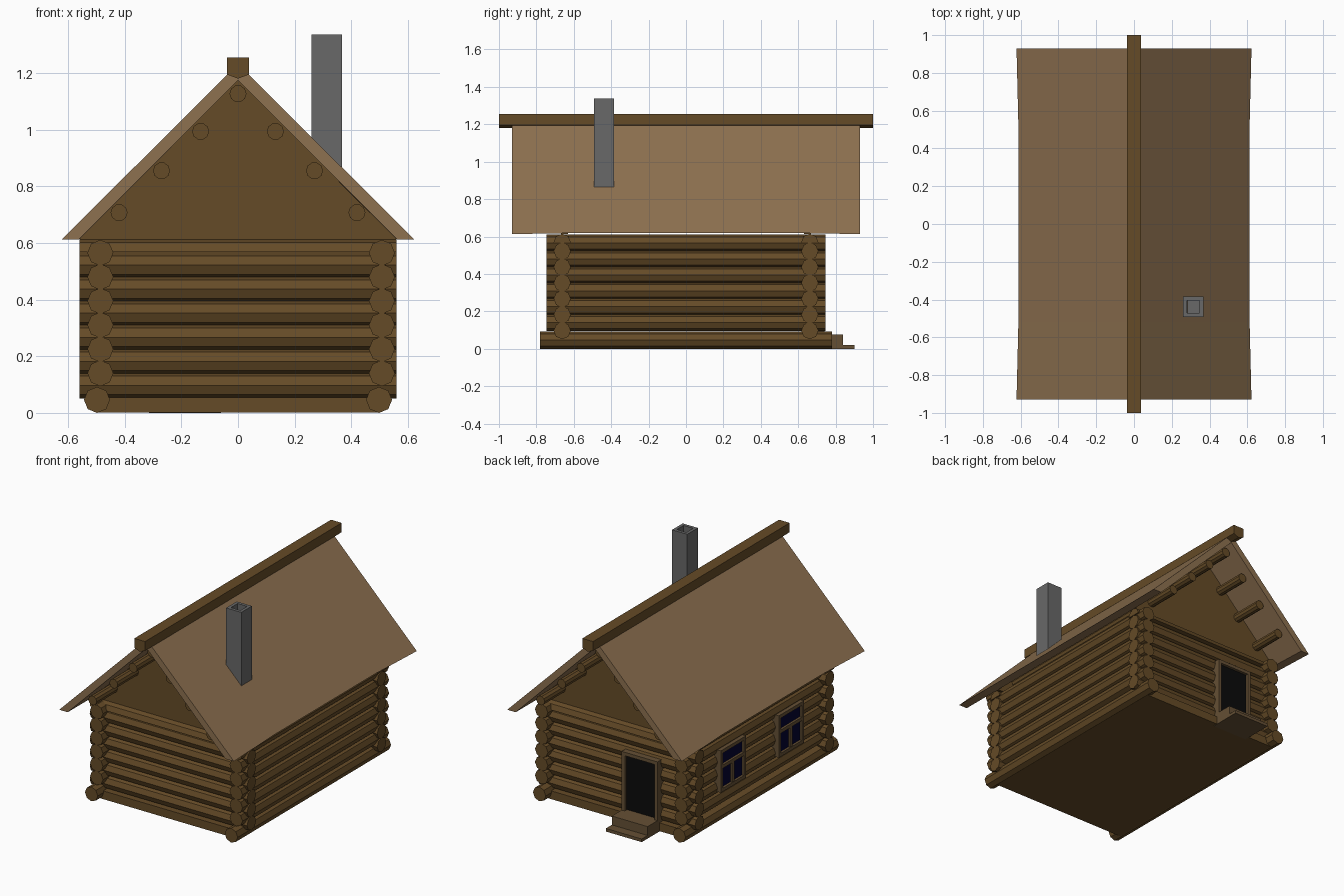
import bpy, bmesh, math

if "Cube" in bpy.data.objects:
    bpy.data.objects.remove(bpy.data.objects["Cube"])


def material(name, rgb):
    m = bpy.data.materials.new(name)
    m.diffuse_color = (*rgb, 1)
    m.use_nodes = True
    m.node_tree.nodes["Principled BSDF"].inputs["Base Color"].default_value = m.diffuse_color
    return m


WOOD = material("log_wood", (0.13, 0.07, 0.02))
PLANK = material("roof_planks", (0.27, 0.165, 0.08))
TRIM = material("trim_wood", (0.13, 0.08, 0.035))
STONE = material("chimney_grey", (0.14, 0.14, 0.14))
DARK = material("door_dark", (0.003, 0.003, 0.003))
GLASS = material("window_blue", (0.001, 0.001, 0.03))


def loft(name, rings, mat):
    """Skin a list of equal-length rings of 3D points and cap both ends."""
    bm = bmesh.new()
    rows = [[bm.verts.new(p) for p in ring] for ring in rings]
    n = len(rows[0])
    for a, b in zip(rows, rows[1:]):
        for i in range(n):
            j = (i + 1) % n
            bm.faces.new((a[i], a[j], b[j], b[i]))
    bm.faces.new(rows[0])
    bm.faces.new(rows[-1])
    bmesh.ops.recalc_face_normals(bm, faces=bm.faces)
    mesh = bpy.data.meshes.new(name)
    bm.to_mesh(mesh)
    bm.free()
    mesh.materials.append(mat)
    ob = bpy.data.objects.new(name, mesh)
    bpy.context.collection.objects.link(ob)
    return ob


def prism(name, profile, axis, lo, hi, mat):
    """Extrude a (u, z) profile along x or y."""
    if axis == "x":
        rings = [[(t, u, z) for u, z in profile] for t in (lo, hi)]
    else:
        rings = [[(u, t, z) for u, z in profile] for t in (lo, hi)]
    return loft(name, rings, mat)


def box(name, x0, x1, y0, y1, z0, z1, mat):
    return prism(name, [(x0, z0), (x1, z0), (x1, z1), (x0, z1)], "y", y0, y1, mat)


def circle(u, z, r, sides, span=2 * math.pi):
    count = sides if span > 4 else sides // 2 + 1
    return [(u + r * math.cos(2 * math.pi * i / sides),
             z + r * math.sin(2 * math.pi * i / sides)) for i in range(count)]


R = 0.046
STEP = 0.085

# Base: floor slab and sill logs
box("floor", -0.5, 0.5, -0.72, 0.72, 0.002, 0.055, WOOD)
for x in (-0.498, 0.498):
    prism("sill_log", circle(x, R, R, 8), "y", -0.78, 0.78, WOOD)

# Interlocking wall logs
for i in range(6):
    for y in (-0.662, 0.662):
        prism("end_wall_log", circle(y, 0.097 + STEP * i, R, 8), "x", -0.56, 0.56, WOOD)
    for x in (-0.486, 0.508):
        prism("side_wall_log", circle(x, 0.14 + STEP * i, R, 8), "y", -0.745, 0.745, WOOD)

# Half log and gable board at each end
for s in (-1, 1):
    prism("top_half_log", circle(s * 0.662, 0.569, R, 8, math.pi), "x", -0.56, 0.56, WOOD)
    a, b = sorted((s * 0.63, s * 0.668))
    prism("gable", [(-0.56, 0.613), (0.56, 0.613), (0, 1.175)], "y", a, b, WOOD)

# Roof poles
for x, z in ((0, 1.127), (0.132, 0.994), (0.27, 0.855), (0.42, 0.707)):
    for s in ((1, -1) if x else (1,)):
        prism("roof_pole", circle(s * x, z, 0.03, 10), "y", -0.88, 0.88, WOOD)

# Roof shell, slightly drawn in along the middle of the eaves
rings = []
for y, e, z in ((-0.93, 0.622, 0.613), (-0.52, 0.612, 0.62),
                (0.52, 0.612, 0.62), (0.93, 0.622, 0.613)):
    rings.append([(-e, y, z), (0, y, 1.232), (e, y, z),
                  (e - 0.06, y, z), (0, y, 1.175), (0.06 - e, y, z)])
loft("roof", rings, PLANK)

# Ridge beam
prism("ridge_beam", [(-0.038, 1.255), (0.038, 1.255), (0.038, 1.195),
                     (0, 1.18), (-0.038, 1.195)], "y", -1, 1, WOOD)

# Hollow chimney: outer wall, rim and flue in one skin
CX, CY = 0.314, -0.438


def square(h, z):
    return [(CX + sx * h, CY + sy * h, z)
            for sx, sy in ((-1, -1), (1, -1), (1, 1), (-1, 1))]


loft("chimney", [square(0.054, 0.84), square(0.054, 1.337),
                 square(0.034, 1.337), square(0.034, 0.95)], STONE)

# Back door with frame and steps
D0, D1, DT = -0.315, -0.06, 0.455
box("door_opening", D0 + 0.01, D1 - 0.01, 0.66, 0.722, 0.08, DT - 0.01, DARK)
for x in (D0, D1 - 0.022):
    box("door_post", x, x + 0.022, 0.66, 0.74, 0.07, DT, TRIM)
box("door_lintel", D0, D1, 0.66, 0.74, DT - 0.022, DT, TRIM)
box("upper_step", D0, D1, 0.69, 0.84, 0, 0.077, TRIM)
box("lower_step", D0, D1, 0.69, 0.90, 0, 0.02, TRIM)

# Two windows on the left wall: one pane above, two below
W0, W1, WT = 0.205, 0.475, 0.022
for y in (0.31, -0.28):
    h = 0.128
    box("window_glass", -0.54, -0.48, y - h + 0.01, y + h - 0.01, W0 + 0.01, W1 - 0.01, GLASS)
    for e in (y - h, y + h - WT):
        box("window_side", -0.555, -0.48, e, e + WT, W0, W1, TRIM)
    for z in (W0, 0.355, W1 - WT):
        box("window_rail", -0.555, -0.48, y - h, y + h, z, z + WT, TRIM)
    box("window_mullion", -0.553, -0.48, y - WT / 2, y + WT / 2, W0, 0.36, TRIM)
